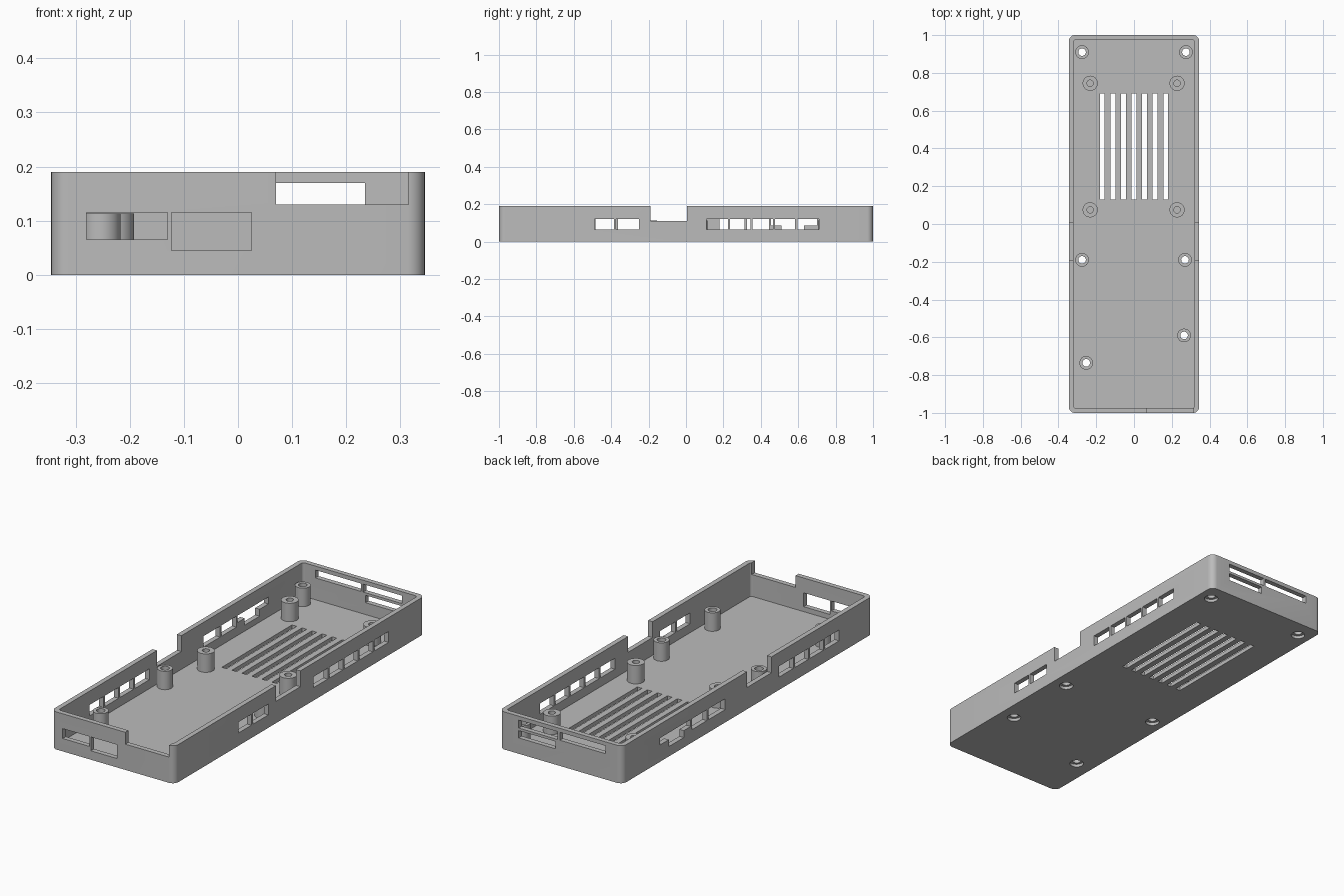
import bpy, bmesh, math
from mathutils import Vector

if "Cube" in bpy.data.objects:
    bpy.data.objects.remove(bpy.data.objects["Cube"])

grey = bpy.data.materials.new("light grey plastic")
grey.use_nodes = True
colour = (0.5, 0.5, 0.5, 1)
grey.diffuse_color = colour
grey.node_tree.nodes["Principled BSDF"].inputs["Base Color"].default_value = colour

W, L, H = 0.345, 1.0, 0.19      # half width, half length, height
WALL, FLOOR = 0.025, 0.02
POST_TOP = 0.113


def make(name, bm):
    bmesh.ops.recalc_face_normals(bm, faces=bm.faces)
    mesh = bpy.data.meshes.new(name)
    bm.to_mesh(mesh)
    bm.free()
    mesh.materials.append(grey)
    ob = bpy.data.objects.new(name, mesh)
    bpy.context.collection.objects.link(ob)
    return ob


def box(name, x0, x1, y0, y1, z0, z1, radius=0):
    """Box with optionally rounded upright edges."""
    bm = bmesh.new()
    bmesh.ops.create_cube(bm, size=1)
    for v in bm.verts:
        v.co = Vector(((x0 + x1) / 2 + v.co.x * (x1 - x0),
                       (y0 + y1) / 2 + v.co.y * (y1 - y0),
                       (z0 + z1) / 2 + v.co.z * (z1 - z0)))
    if radius:
        upright = [e for e in bm.edges
                   if abs(e.verts[0].co.z - e.verts[1].co.z) > 1e-4]
        bmesh.ops.bevel(bm, geom=upright, offset=radius, segments=8,
                        profile=0.5, affect='EDGES')
    return make(name, bm)


def smooth(ob):
    bpy.ops.object.select_all(action='DESELECT')
    ob.select_set(True)
    bpy.context.view_layer.objects.active = ob
    bpy.ops.object.shade_smooth_by_angle(angle=math.radians(30))


# Tray body
case = box("case", -W, W, -L, L, 0, H, 0.032)


def cut(cutter):
    mod = case.modifiers.new("cut", 'BOOLEAN')
    mod.operation = 'DIFFERENCE'
    mod.solver = 'EXACT'
    mod.object = cutter
    bpy.context.view_layer.objects.active = case
    bpy.ops.object.modifier_apply(modifier=mod.name)
    bpy.data.objects.remove(cutter)


def cut_box(*bounds):
    cut(box("cutter", *bounds))


cut(box("cutter", -W + WALL, W - WALL, -L + WALL, L - WALL, FLOOR, H + 0.1, 0.012))

# Notches in the upper rim
cut_box(-W - 0.1, W + 0.1, -0.19, 0.005, 0.11, H + 0.1)
cut_box(0.07, 0.315, -L - 0.1, -L + 0.06, 0.13, H + 0.1)


# Side windows, split by thin upright bars
def windows(side, edges, z0=0.065, z1=0.12):
    xs = sorted((side * (W - 0.06), side * (W + 0.06)))
    last = len(edges) - 2
    for i in range(last + 1):
        a = edges[i] + (0.006 if i > 0 else 0)
        b = edges[i + 1] - (0.006 if i < last else 0)
        cut_box(*xs, a, b, z0, z1)


windows(1, [-0.49, -0.38, -0.25])
windows(1, [0.11, 0.23, 0.35, 0.47, 0.59, 0.71])
windows(-1, [-0.73, -0.61, -0.49, -0.37, -0.25])
windows(-1, [0.18, 0.32, 0.445])
windows(-1, [0.455, 0.70], 0.085)
windows(-1, [0.51, 0.63], 0.05, 0.1)

# End openings
for x0, x1, z0, z1 in [(-0.28, -0.13, 0.065, 0.115), (-0.123, 0.025, 0.045, 0.115)]:
    cut_box(x0, x1, -L - 0.1, -L + 0.06, z0, z1)
for x0, x1, z0, z1 in [(-0.25, 0.005, 0.13, 0.17), (0.017, 0.235, 0.13, 0.17),
                       (0.03, 0.235, 0.08, 0.117)]:
    cut_box(x0, x1, L - 0.06, L + 0.1, z0, z1)

# Floor vents
for i in range(-3, 4):
    cut_box(i * 0.056 - 0.013, i * 0.056 + 0.013, 0.13, 0.69, -0.05, 0.05)

# Screw holes through the floor
screw_spots = [(-0.275, 0.91), (0.275, 0.91), (-0.275, -0.19), (0.27, -0.19),
               (0.265, -0.59), (-0.253, -0.735)]
for x, y in screw_spots:
    bm = bmesh.new()
    bmesh.ops.create_cone(bm, cap_ends=True, segments=32, radius1=0.033,
                          radius2=0.033, depth=0.1)
    bmesh.ops.translate(bm, verts=bm.verts, vec=(x, y, 0))
    cut(make("cutter", bm))
smooth(case)


# Turned posts
def post(name, x, y, profile):
    bm = bmesh.new()
    verts = [bm.verts.new((r, 0, z)) for r, z in profile]
    edges = [bm.edges.new(pair) for pair in zip(verts, verts[1:])]
    bmesh.ops.spin(bm, geom=verts + edges, cent=(0, 0, 0), axis=(0, 0, 1),
                   angle=math.tau, steps=32, use_duplicate=False)
    bmesh.ops.remove_doubles(bm, verts=bm.verts, dist=1e-4)
    bmesh.ops.translate(bm, verts=bm.verts, vec=(x, y, 0))
    smooth(make(name, bm))


screw_profile = [(0.033, 0), (0.033, 0.015), (0.02, 0.015), (0.02, POST_TOP),
                 (0.036, POST_TOP), (0.036, 0.015), (0.033, 0.015)]
blind_profile = [(0, 0.05), (0.017, 0.05), (0.017, POST_TOP),
                 (0.04, POST_TOP), (0.04, 0.01), (0, 0.01)]

for i, (x, y) in enumerate(screw_spots):
    post(f"screw_post_{i + 1}", x, y, screw_profile)
for y, place in [(0.745, "back"), (0.075, "middle")]:
    for x, side in [(0.228, "left"), (-0.232, "right")]:
        post(f"board_post_{place}_{side}", x, y, blind_profile)
